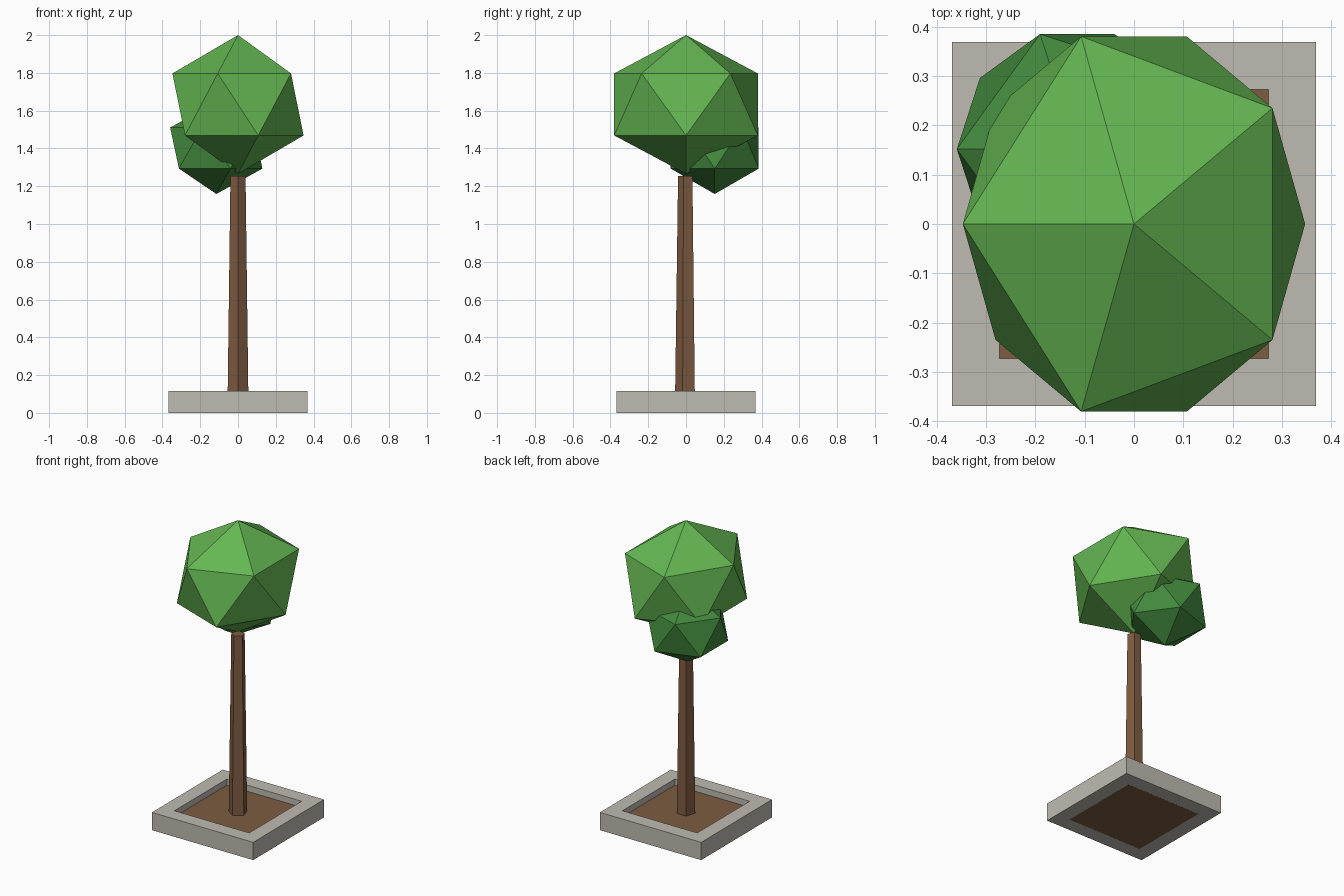
import bpy
import math

default = bpy.data.objects.get("Cube")
if default:
    bpy.data.objects.remove(default, do_unlink=True)


def material(name, rgb):
    mat = bpy.data.materials.new(name)
    mat.use_nodes = True
    colour = (*rgb, 1.0)
    mat.diffuse_color = colour
    mat.node_tree.nodes["Principled BSDF"].inputs["Base Color"].default_value = colour
    return mat


light_leaf = material("light_green", (0.127, 0.468, 0.084))
dark_leaf = material("dark_green", (0.056, 0.254, 0.048))
stone = material("pale_concrete", (0.515, 0.497, 0.44))
bark = material("bark_brown", (0.216, 0.107, 0.054))
earth = material("soil_brown", (0.205, 0.109, 0.054))


def finish(name, mat):
    obj = bpy.context.object
    obj.name = name
    obj.data.materials.append(mat)


def foliage(name, centre, radii, mat):
    """Low-poly leaf ball, stretched per axis."""
    bpy.ops.mesh.primitive_ico_sphere_add(
        subdivisions=1, radius=1, location=centre, rotation=(0, 0, math.pi))
    bpy.context.object.scale = radii
    finish(name, mat)


# Planter: a square profile swept around as a four-cornered frame
outer, inner, rim = 0.369, 0.273, 0.117
profile = [(outer, 0), (outer, rim), (inner, rim), (inner, 0)]
corners = [(1, 1), (-1, 1), (-1, -1), (1, -1)]
verts = [(sx * r, sy * r, z) for sx, sy in corners for r, z in profile]
faces = []
for c in range(4):
    n = (c + 1) % 4
    for p in range(4):
        q = (p + 1) % 4
        faces.append((c * 4 + p, n * 4 + p, n * 4 + q, c * 4 + q))
mesh = bpy.data.meshes.new("planter_frame")
mesh.from_pydata(verts, [], [f[::-1] for f in faces])
mesh.materials.append(stone)
frame = bpy.data.objects.new("planter_frame", mesh)
bpy.context.collection.objects.link(frame)

# Soil block filling the frame, sunk below the rim
soil_top = 0.077
bpy.ops.mesh.primitive_cube_add(size=1, location=(0, 0, soil_top / 2))
bpy.context.object.scale = (inner * 2 - 0.001, inner * 2 - 0.001, soil_top)
finish("soil", earth)

# Five-sided tapering trunk with one edge facing the front
trunk_base, trunk_top = 0.07, 1.253
bpy.ops.mesh.primitive_cone_add(
    vertices=5, radius1=0.058, radius2=0.042, depth=trunk_top - trunk_base,
    location=(0, 0, (trunk_base + trunk_top) / 2), rotation=(0, 0, math.pi))
finish("trunk", bark)

# Foliage
foliage("main_foliage", (0, 0, 1.633), (0.388, 0.447, 0.367), light_leaf)
foliage("small_foliage", (-0.115, 0.152, 1.402), (0.273, 0.274, 0.243), dark_leaf)
